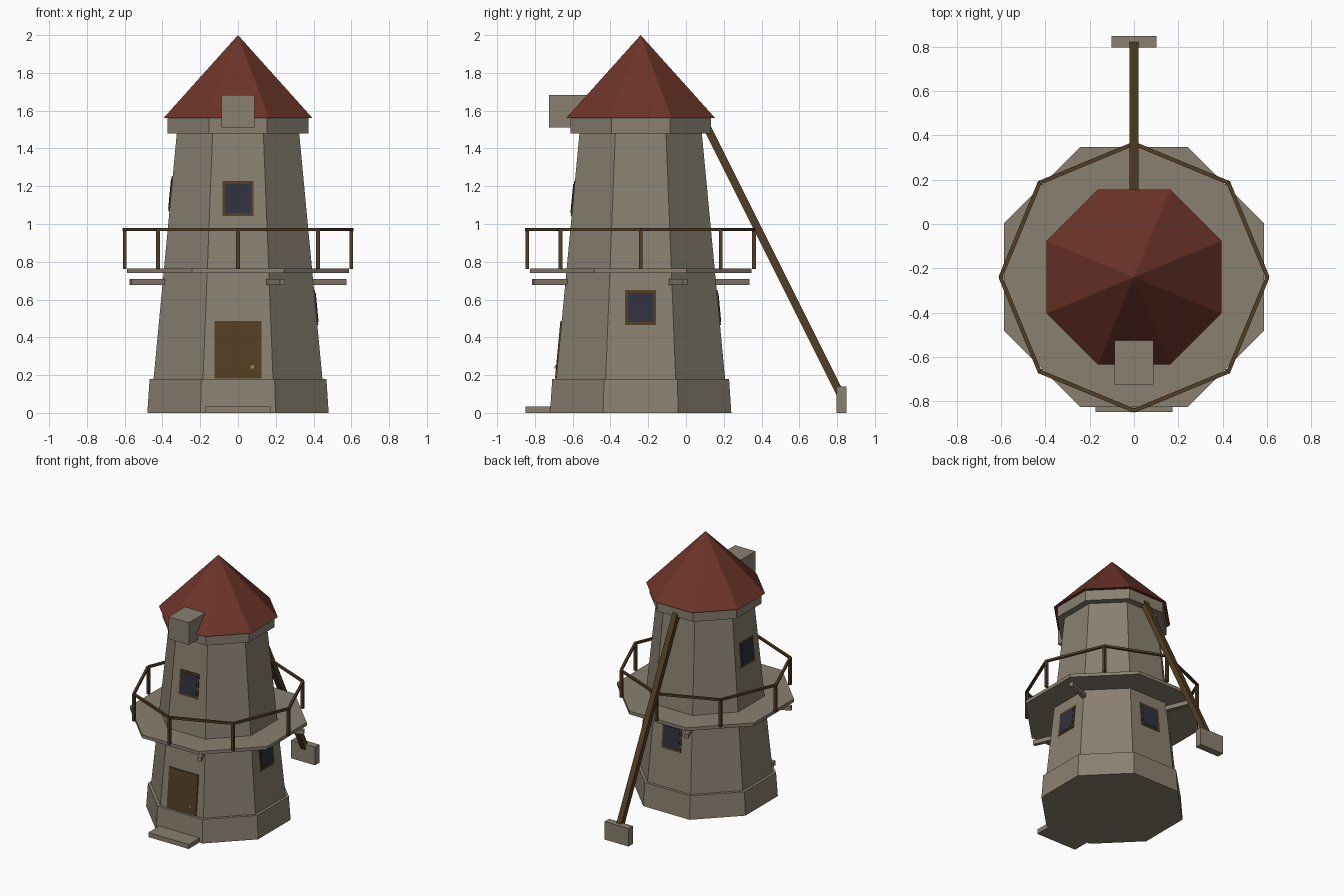
import bpy, bmesh, math
from mathutils import Matrix, Vector

if "Cube" in bpy.data.objects:
    bpy.data.objects.remove(bpy.data.objects["Cube"])

CY = -0.24                      # tower axis sits behind the front edge
AXIS = Vector((0, CY, 0))
OCT = math.cos(math.pi / 8)     # apothem / radius for an octagon


def material(name, rgb):
    m = bpy.data.materials.new(name)
    m.diffuse_color = (*rgb, 1)
    m.use_nodes = True
    m.node_tree.nodes["Principled BSDF"].inputs["Base Color"].default_value = m.diffuse_color
    return m


STONE = material("stone", (0.25, 0.215, 0.163))
ROOF = material("red_roof", (0.15, 0.034, 0.022))
WOOD = material("brown_wood", (0.085, 0.047, 0.017))
GLASS = material("dark_glass", (0.03, 0.031, 0.048))
BRASS = material("brass", (0.35, 0.24, 0.09))


def finish(bm, name, mat):
    bmesh.ops.recalc_face_normals(bm, faces=bm.faces)
    me = bpy.data.meshes.new(name)
    bm.to_mesh(me)
    bm.free()
    me.materials.append(mat)
    ob = bpy.data.objects.new(name, me)
    bpy.context.collection.objects.link(ob)
    return ob


def octagon(name, mat, z0, z1, a0, a1):
    """Octagonal frustum given by its apothems, one flat side facing front."""
    bm = bmesh.new()
    bmesh.ops.create_cone(
        bm, cap_ends=True, segments=8, radius1=a0 / OCT, radius2=a1 / OCT, depth=z1 - z0,
        matrix=Matrix.Translation((0, CY, (z0 + z1) / 2)) @ Matrix.Rotation(math.pi / 8, 4, 'Z'))
    bmesh.ops.remove_doubles(bm, verts=bm.verts, dist=1e-5)
    return finish(bm, name, mat)


def add_box(bm, lo, hi):
    lo, hi = Vector(lo), Vector(hi)
    bmesh.ops.create_cube(bm, size=1, matrix=Matrix.Translation((lo + hi) / 2)
                          @ Matrix.Diagonal((*(hi - lo), 1)))


def box(name, mat, lo, hi):
    bm = bmesh.new()
    add_box(bm, lo, hi)
    return finish(bm, name, mat)


def add_beam(bm, a, b, w, h):
    """Box running from a to b, w wide sideways and h thick."""
    a, b = Vector(a), Vector(b)
    d = (b - a).normalized()
    side = d.cross(Vector((0, 0, 1))).normalized()
    rot = Matrix((d, side, d.cross(side))).transposed().to_4x4()
    bmesh.ops.create_cube(bm, size=1, matrix=Matrix.Translation((a + b) / 2) @ rot
                          @ Matrix.Diagonal(((b - a).length, w, h, 1)))


def polar(r, ang, z):
    return AXIS + Vector((r * math.cos(ang), r * math.sin(ang), z))


W0, W1, A0, A1 = 0.18, 1.48, 0.447, 0.324   # wall heights and apothems


def wall_plate(name, mat, side, x0, x1, z0, z1, out):
    """Thin plate lying on the sloped wall; side counts quarter turns from front."""
    bm = bmesh.new()
    add_box(bm, (x0, -1, z0), (x1, 0, z1))
    for v in bm.verts:
        wall = A0 + (A1 - A0) * (v.co.z - W0) / (W1 - W0)
        v.co.y = -(wall + (out if v.co.y < -0.5 else -0.004))
    bm.transform(Matrix.Translation(AXIS) @ Matrix.Rotation(side * math.pi / 2, 4, 'Z'))
    return finish(bm, name, mat)


# Tower body, cap and roof
octagon("tower_base", STONE, 0, W0, 0.48, 0.468)
octagon("tower_wall", STONE, W0, W1, A0, A1)
octagon("cap_ring", STONE, W1, 1.562, 0.372, 0.372)
octagon("roof", ROOF, 1.56, 2.0, 0.395, 0)
box("sail_hub", STONE, (-0.087, -0.725, 1.51), (0.087, -0.4, 1.682))

# Balcony deck with four support beams under its corners
octagon("balcony_deck", STONE, 0.74, 0.765, 0.587, 0.587)
bm = bmesh.new()
for k in range(4):
    ang = math.pi / 8 + k * math.pi / 2
    add_beam(bm, polar(0.36, ang, 0.693), polar(0.617, ang, 0.693), 0.028, 0.033)
finish(bm, "balcony_brackets", STONE)

# Railing: posts at the middle of each deck side, rail between them
bm = bmesh.new()
for k in range(8):
    ang = k * math.pi / 4
    p = polar(0.6, ang, 0)
    add_box(bm, p + Vector((-0.01, -0.01, 0.762)), p + Vector((0.01, 0.01, 0.97)))
    add_beam(bm, polar(0.603, ang, 0.97), polar(0.603, ang + math.pi / 4, 0.97), 0.018, 0.016)
finish(bm, "balcony_railing", WOOD)

# Door, knob and step
wall_plate("door", WOOD, 0, -0.125, 0.125, 0.182, 0.487, 0.007)
wall_plate("door_knob", BRASS, 0, 0.066, 0.084, 0.236, 0.25, 0.014)
box("door_step", STONE, (-0.173, -0.85, 0), (0.173, -0.7, 0.035))

# Windows: front and left high, right and back low
for name, side, zc in (("front", 0, 1.135), ("right", 1, 0.558),
                       ("back", 2, 0.558), ("left", 3, 1.16)):
    wall_plate(name + "_window_frame", WOOD, side, -0.082, 0.082, zc - 0.093, zc + 0.093, 0.005)
    wall_plate(name + "_window_glass", GLASS, side, -0.068, 0.068, zc - 0.078, zc + 0.078, 0.008)

# Tail pole with its foot block
bm = bmesh.new()
add_beam(bm, (0, 0.1, 1.535), (0, 0.815, 0.105), 0.042, 0.042)
finish(bm, "tail_pole", WOOD)
box("tail_foot", STONE, (-0.102, 0.797, 0), (0.102, 0.85, 0.14))
